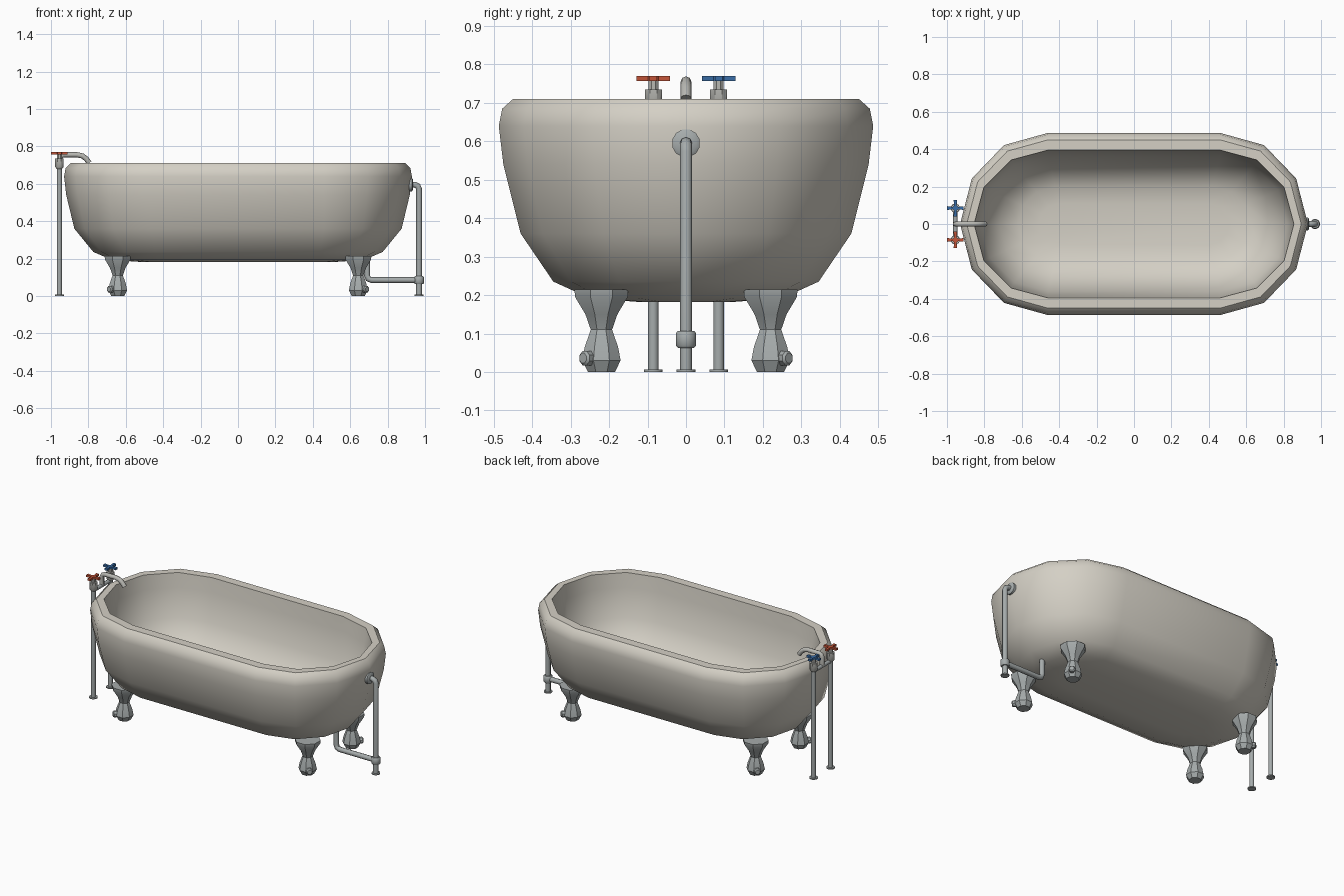
import bpy, bmesh, math
from mathutils import Vector

cube = bpy.data.objects.get("Cube")
if cube:
    bpy.data.objects.remove(cube, do_unlink=True)


def material(name, rgb):
    m = bpy.data.materials.new(name)
    m.use_nodes = True
    m.diffuse_color = (*rgb, 1)
    m.node_tree.nodes["Principled BSDF"].inputs["Base Color"].default_value = (*rgb, 1)
    return m


ENAMEL = material("cream enamel", (0.66, 0.63, 0.56))
METAL = material("grey metal", (0.38, 0.41, 0.41))
NICKEL = material("warm nickel", (0.48, 0.48, 0.45))
RED = material("hot red", (0.55, 0.09, 0.04))
BLUE = material("cold blue", (0.04, 0.15, 0.38))


def finish(ob, mat, angle):
    ob.data.materials.clear()
    ob.data.materials.append(mat)
    bpy.ops.object.select_all(action='DESELECT')
    ob.select_set(True)
    bpy.context.view_layer.objects.active = ob
    bpy.ops.object.shade_smooth_by_angle(angle=math.radians(angle))
    return ob


def loft(name, rings, mat, angle=40):
    """Skin a stack of equal rings and cap both ends."""
    bm = bmesh.new()
    loops = [[bm.verts.new(p) for p in ring] for ring in rings]
    n = len(loops[0])
    for a, b in zip(loops, loops[1:]):
        for i in range(n):
            j = (i + 1) % n
            bm.faces.new((a[i], a[j], b[j], b[i]))
    bm.faces.new(loops[0][::-1])
    bm.faces.new(loops[-1])
    bmesh.ops.recalc_face_normals(bm, faces=bm.faces)
    me = bpy.data.meshes.new(name)
    bm.to_mesh(me)
    bm.free()
    ob = bpy.data.objects.new(name, me)
    bpy.context.collection.objects.link(ob)
    return finish(ob, mat, angle)


def lathe(name, origin, axis, profile, mat, sides=12, angle=40):
    """Turn (radius, height) pairs around an axis."""
    turn = Vector(axis).to_track_quat('Z', 'Y')
    rings = []
    for r, h in profile:
        ring = []
        for i in range(sides):
            a = math.tau * (i + 0.5) / sides
            p = Vector((r * math.cos(a), r * math.sin(a), h))
            ring.append(Vector(origin) + turn @ p)
        rings.append(ring)
    return loft(name, rings, mat, angle)


def pipe(name, points, radius, mat):
    cu = bpy.data.curves.new(name, 'CURVE')
    cu.dimensions = '3D'
    cu.bevel_depth = radius
    cu.bevel_resolution = 2
    cu.use_fill_caps = True
    sp = cu.splines.new('POLY')
    sp.points.add(len(points) - 1)
    for p, co in zip(sp.points, points):
        p.co = (*co, 1)
    ob = bpy.data.objects.new(name, cu)
    bpy.context.collection.objects.link(ob)
    bpy.ops.object.select_all(action='DESELECT')
    ob.select_set(True)
    bpy.context.view_layer.objects.active = ob
    bpy.ops.object.convert(target='MESH')
    return finish(bpy.context.view_layer.objects.active, mat, 50)


def stadium(spine, rx, ry, z):
    ring = []
    for end in (1, -1):
        for i in range(7):
            a = math.radians(-90 + 30 * i)
            ring.append((end * (spine + rx * math.cos(a)), end * ry * math.sin(a), z))
    return ring


# Tub shell: outer wall up, over the rim, then down the inner wall
outer = [(0.40, 0.12, 0.182), (0.43, 0.25, 0.192), (0.44, 0.345, 0.235),
         (0.46, 0.43, 0.36), (0.46, 0.475, 0.54), (0.46, 0.487, 0.64),
         (0.46, 0.478, 0.685), (0.46, 0.45, 0.71)]
inner = [(0.46, 0.395, 0.71), (0.46, 0.385, 0.62), (0.46, 0.36, 0.44),
         (0.44, 0.28, 0.30), (0.42, 0.20, 0.255), (0.40, 0.11, 0.24)]
loft("tub",
     [stadium(s, r * 0.965, r, z) for s, r, z in outer]
     + [stadium(s, r, r, z) for s, r, z in inner], ENAMEL, 40)

# Clawed feet with a diagonal toe knob
foot_profile = [(0.038, 0), (0.054, 0.03), (0.047, 0.065), (0.030, 0.11),
                (0.045, 0.15), (0.074, 0.195), (0.076, 0.215)]
for sx, end in ((1, "left"), (-1, "right")):
    for sy, side in ((-1, "front"), (1, "back")):
        at = (sx * 0.643, sy * 0.22, 0)
        lathe(f"{side}_{end}_foot", at, (0, 0, 1), foot_profile, METAL, 8, 36)
        lathe(f"{side}_{end}_toe", (at[0], at[1], 0.036), (sx, sy, 0),
              [(0.02, 0.02), (0.02, 0.062), (0.014, 0.068)], METAL, 8)

# Supply pipes, valves and cross handles
TAP_X = -0.955
for y, temp, mat in ((-0.085, "hot", RED), (0.085, "cold", BLUE)):
    base = (TAP_X, y, 0)
    lathe(f"{temp}_supply_pipe", base, (0, 0, 1),
          [(0.025, 0), (0.025, 0.007), (0.014, 0.007), (0.014, 0.7)], METAL)
    lathe(f"{temp}_valve", base, (0, 0, 1),
          [(0.016, 0.68), (0.024, 0.69), (0.024, 0.735), (0.014, 0.735),
           (0.014, 0.76)], NICKEL, 8)
    outline = []
    for k in range(4):
        c, s = (1, 0, -1, 0)[k], (0, 1, 0, -1)[k]
        for u, v in ((0.014, -0.006), (0.044, -0.010), (0.044, 0.010), (0.014, 0.006)):
            outline.append((TAP_X + u * c - v * s, y + u * s + v * c))
    loft(f"{temp}_handle", [[(px, py, z) for px, py in outline]
                            for z in (0.757, 0.770)], mat, 30)

# Mixer bar and spout
pipe("mixer_bar", [(TAP_X, -0.085, 0.68), (TAP_X, 0.085, 0.68)], 0.012, METAL)
pipe("spout", [(TAP_X, 0, 0.68), (TAP_X, 0, 0.735), (-0.948, 0, 0.749),
               (-0.932, 0, 0.755), (-0.86, 0, 0.755), (-0.832, 0, 0.749),
               (-0.812, 0, 0.734), (-0.795, 0, 0.712)], 0.014, NICKEL)

# Overflow and waste pipework
DRAIN_X = 0.968
lathe("overflow_flange", (0.9, 0, 0.595), (1, 0, 0),
      [(0.037, 0), (0.037, 0.03), (0.028, 0.036)], METAL, 12)
pipe("overflow_pipe", [(0.92, 0, 0.595), (0.945, 0, 0.595), (0.961, 0, 0.588),
                       (DRAIN_X, 0, 0.572), (DRAIN_X, 0, 0)], 0.016, METAL)
lathe("drain_joint", (DRAIN_X, 0, 0), (0, 0, 1),
      [(0.022, 0.063), (0.027, 0.069), (0.027, 0.101), (0.022, 0.107)], METAL)
lathe("drain_base", (DRAIN_X, 0, 0), (0, 0, 1), [(0.025, 0), (0.025, 0.007)], METAL)
pipe("waste_pipe", [(DRAIN_X, 0, 0.085), (0.715, 0, 0.085), (0.697, 0, 0.092),
                    (0.69, 0, 0.11), (0.69, 0, 0.22)], 0.016, METAL)
